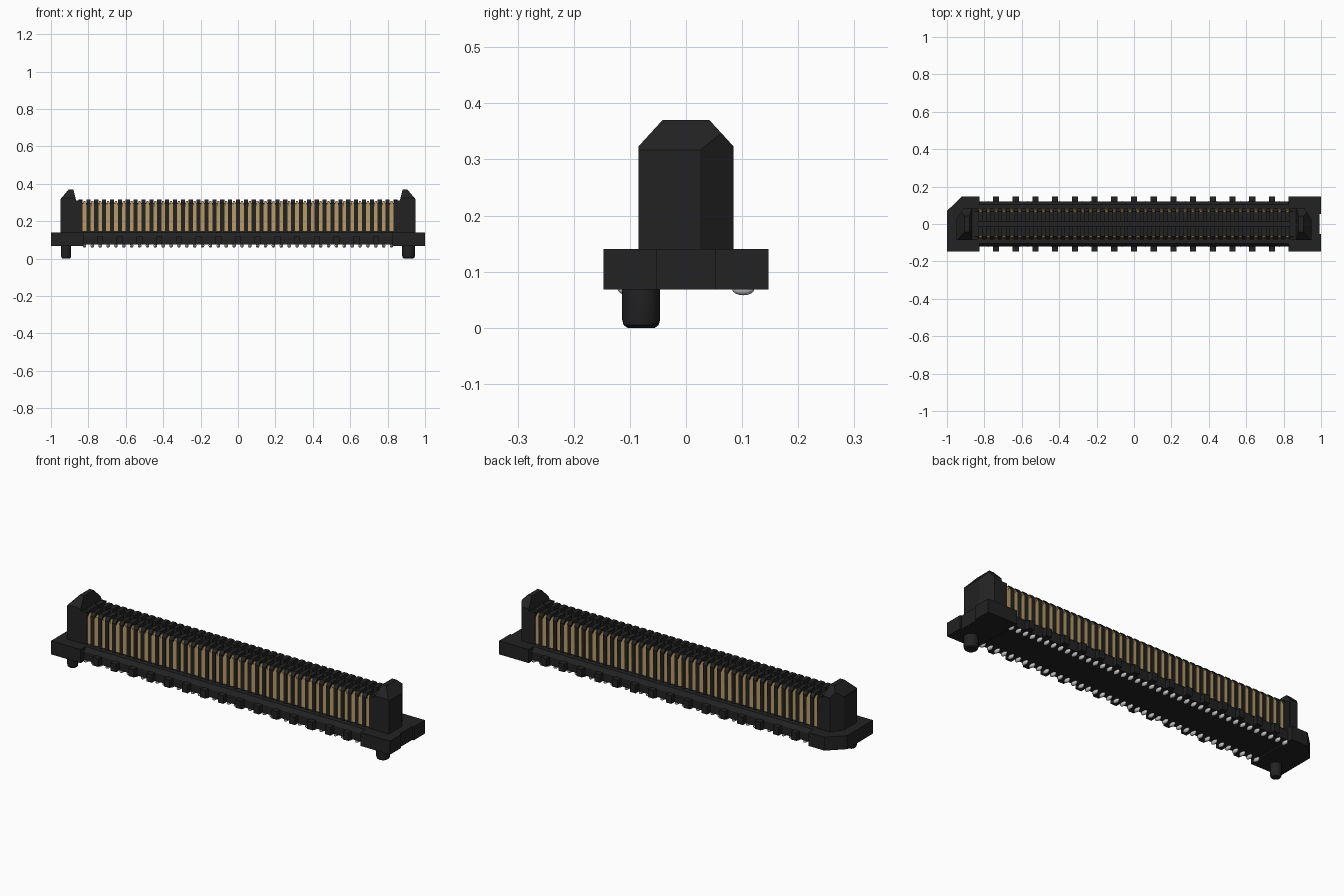
import bpy, bmesh, math
from mathutils import Vector

if "Cube" in bpy.data.objects:
    bpy.data.objects.remove(bpy.data.objects["Cube"])


def material(name, rgb):
    m = bpy.data.materials.new(name)
    m.diffuse_color = (*rgb, 1)
    m.use_nodes = True
    m.node_tree.nodes["Principled BSDF"].inputs["Base Color"].default_value = m.diffuse_color
    return m


BLACK = material("black plastic", (0.016, 0.016, 0.016))
GOLD = material("gold contact", (0.47, 0.31, 0.125))
GREY = material("solder grey", (0.55, 0.55, 0.55))
PITCH, COUNT = 0.0421, 40


def prism(bm, pts, a, b, axis):
    """Extrude a 2D outline from a to b along an axis."""
    def place(p, t):
        return {'x': (t, p[0], p[1]), 'y': (p[0], t, p[1]), 'z': (p[0], p[1], t)}[axis]
    lo = [bm.verts.new(place(p, a)) for p in pts]
    hi = [bm.verts.new(place(p, b)) for p in pts]
    n = len(pts)
    bm.faces.new(lo)
    bm.faces.new(hi[::-1])
    for i in range(n):
        bm.faces.new((lo[i], hi[i], hi[(i + 1) % n], lo[(i + 1) % n]))


def box(bm, x0, x1, y0, y1, z0, z1):
    prism(bm, [(x0, y0), (x1, y0), (x1, y1), (x0, y1)], z0, z1, 'z')


def cut(bm, co, no):
    """Slice away everything on the normal side and cap the hole."""
    geom = bm.verts[:] + bm.edges[:] + bm.faces[:]
    r = bmesh.ops.bisect_plane(bm, geom=geom, plane_co=co, plane_no=no, clear_outer=True)
    edges = [e for e in r['geom_cut'] if isinstance(e, bmesh.types.BMEdge)]
    bmesh.ops.holes_fill(bm, edges=edges)


def finish(name, bm, mat):
    bmesh.ops.recalc_face_normals(bm, faces=bm.faces[:])
    me = bpy.data.meshes.new(name)
    bm.to_mesh(me)
    bm.free()
    me.materials.append(mat)
    ob = bpy.data.objects.new(name, me)
    bpy.context.collection.objects.link(ob)
    return ob


def smooth(ob):
    bpy.ops.object.select_all(action='DESELECT')
    ob.select_set(True)
    bpy.context.view_layer.objects.active = ob
    bpy.ops.object.shade_smooth_by_angle(angle=math.radians(35))


# End plates: left one with a chamfered corner, right one with a shallow notch
bm = bmesh.new()
prism(bm, [(-1, -.147), (-.825, -.147), (-.825, .147), (-.92, .147), (-1, .07)], .068, .14, 'z')
finish("left_end_plate", bm, BLACK)
bm = bmesh.new()
prism(bm, [(.825, -.147), (1, -.147), (1, -.053), (.991, -.053), (.991, .053),
           (1, .053), (1, .147), (.825, .147)], .068, .14, 'z')
finish("right_end_plate", bm, BLACK)

# Stepped middle base
bm = bmesh.new()
prism(bm, [(-.12, .075), (.12, .075), (.12, .118), (.105, .14), (-.105, .14), (-.12, .118)],
      -.825, .825, 'x')
finish("middle_base", bm, BLACK)

# Side tabs along both edges of the base
bm = bmesh.new()
for i in range(15):
    x = (i - 7) * .1054
    for s in (-1, 1):
        y0, y1 = sorted((s * .11, s * .147))
        box(bm, x - .0165, x + .0165, y0, y1, .075, .118)
finish("side_tabs", bm, BLACK)

# Guide towers at each end
for name, s in (("left_tower", -1), ("right_tower", 1)):
    bm = bmesh.new()
    prof = [(.865, .138), (.865, .31), (.88, .37), (.905, .37), (.95, .317), (.95, .138)]
    prism(bm, [(s * x, z) for x, z in prof], -.085, .085, 'y')
    bmesh.ops.recalc_face_normals(bm, faces=bm.faces[:])
    for t in (-1, 1):
        cut(bm, Vector((0, t * .042, .37)), Vector((0, t * .047, .043)))
    cut(bm, Vector((s * .95, .025, 0)), Vector((s * .06, .04, 0)))
    finish(name, bm, BLACK)

# Blade core with end fillers joining the towers
bm = bmesh.new()
box(bm, -.845, .845, -.072, -.012, .138, .297)
box(bm, -.845, .845, .012, .072, .138, .297)
box(bm, -.845, .845, -.012, .012, .138, .28)
for s in (-1, 1):
    x0, x1 = sorted((s * .833, s * .866))
    box(bm, x0, x1, -.083, .083, .138, .31)
finish("blade_core", bm, BLACK)

# Separator ribs between neighbouring contacts
bm = bmesh.new()
half = [(.083, .138), (.083, .297), (.066, .315), (.012, .315), (.012, .28)]
rib = half + [(-y, z) for y, z in reversed(half)]
for i in range(COUNT + 1):
    x = (i - COUNT / 2) * PITCH
    prism(bm, rib, x - .0108, x + .0108, 'x')
finish("separator_ribs", bm, BLACK)

# Gold contacts with tapered tips, and flat solder pads under them
bm, pads = bmesh.new(), bmesh.new()
for i in range(COUNT):
    x = (i - (COUNT - 1) / 2) * PITCH
    outline = [(x - .0103, .145), (x + .0103, .145), (x + .0103, .288),
               (x + .005, .307), (x - .005, .307), (x - .0103, .288)]
    for s in (-1, 1):
        first = len(bm.verts)
        prism(bm, outline, s * .062, s * .081, 'y')
        bm.verts.ensure_lookup_table()
        for v in bm.verts[first:]:
            if v.co.z > .3 and abs(v.co.y) > .07:
                v.co.y = s * .07
        r = bmesh.ops.create_uvsphere(pads, u_segments=12, v_segments=8, radius=1)
        for v in r['verts']:
            v.co = Vector((x + v.co.x * .0095, s * .102 + v.co.y * .02, .069 + v.co.z * .011))
finish("contacts", bm, GOLD)
smooth(finish("solder_pads", pads, GREY))

# Locating pegs with rounded lower rims
for name, x, r in (("left_peg", -.919, .027), ("right_peg", .912, .034)):
    bm = bmesh.new()
    rings = [(r, .075), (r, .015), (r * .92, .005), (r * .72, 0)]
    loops = [[bm.verts.new((x + q * math.cos(a * math.tau / 32),
                            -.08 + q * math.sin(a * math.tau / 32), z)) for a in range(32)]
             for q, z in rings]
    for l0, l1 in zip(loops, loops[1:]):
        for k in range(32):
            j = (k + 1) % 32
            bm.faces.new((l0[k], l0[j], l1[j], l1[k]))
    bm.faces.new(loops[0])
    bm.faces.new(loops[-1])
    smooth(finish(name, bm, BLACK))
